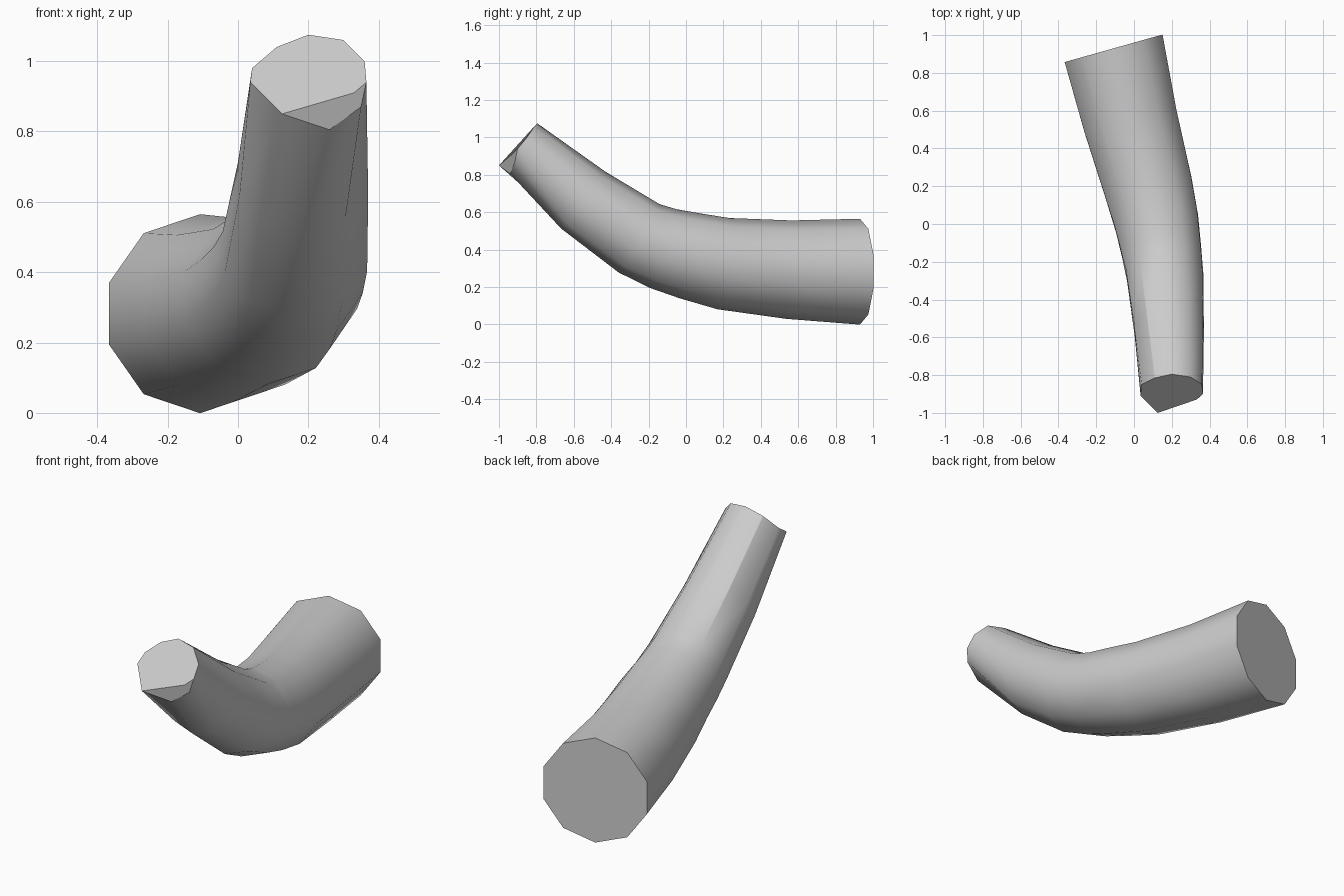
import bpy, bmesh
from math import cos, sin, radians
from mathutils import Vector

if "Cube" in bpy.data.objects:
    bpy.data.objects.remove(bpy.data.objects["Cube"])

SIDES = 10
# Centre line of the bent tube: x, y, z, radius
path = [(0.185, -0.55, 0.665, 0.188), (0.162, -0.25, 0.46, 0.208),
        (0.142, -0.12, 0.405, 0.217), (0.118, 0.02, 0.367, 0.228),
        (0.075, 0.2, 0.325, 0.24), (-0.02, 0.55, 0.293, 0.257),
        (-0.108, 0.93, 0.282, 0.276)]
# Narrow front rim, clockwise from the left
rim = [(.035, -.91, .94), (.04, -.85, .98), (.11, -.815, 1.04), (.20, -.795, 1.075),
       (.30, -.81, 1.06), (.36, -.85, 1.0), (.365, -.90, .94), (.35, -.915, .87),
       (.26, -.94, .805), (.125, -1.0, .85)]

bm = bmesh.new()


def section(i):
    """Ring of vertices square to the path."""
    c = Vector(path[i][:3])
    r = path[i][3] * 1.025
    before = Vector(path[i - 1][:3]) if i else Vector((.2, -.89, .95))
    after = Vector(path[min(i + 1, len(path) - 1)][:3])
    t = (after - before).normalized()
    if i == len(path) - 1:          # the back end is cut upright
        t = Vector((-.27, .96, 0)).normalized()
    u = t.cross(Vector((0, 0, 1))).normalized()
    v = u.cross(t)
    ring = []
    for k in range(SIDES):
        a = radians(198 - 36 * k)
        ring.append(bm.verts.new(c + r * (cos(a) * u + sin(a) * v)))
    return ring


# Tube wall
rings = [[bm.verts.new(p) for p in rim]] + [section(i) for i in range(len(path))]
for a, b in zip(rings, rings[1:]):
    for k in range(SIDES):
        n = (k + 1) % SIDES
        bm.faces.new((a[k], a[n], b[n], b[k]))

# End caps, the front one with a cut-off lower lip
front, back = rings[0], rings[-1]
lip = bm.verts.new((.33, -.93, .91))
caps = [bm.faces.new(front[:7] + [lip, front[9]]),
        bm.faces.new([front[6], front[7], front[8], front[9], lip]),
        bm.faces.new(back)]
bmesh.ops.recalc_face_normals(bm, faces=bm.faces)

# Smooth wall, crisp ends, and the crease along the upper left
for f in bm.faces:
    f.smooth = True
for f in caps:
    for e in f.edges:
        e.smooth = False
for a, b in zip(rings[:2], rings[1:3]):
    bm.edges.get((a[2], b[2])).smooth = False

mesh = bpy.data.meshes.new("bent_tube")
bm.to_mesh(mesh)
bm.free()
bpy.context.collection.objects.link(bpy.data.objects.new("bent_tube", mesh))
